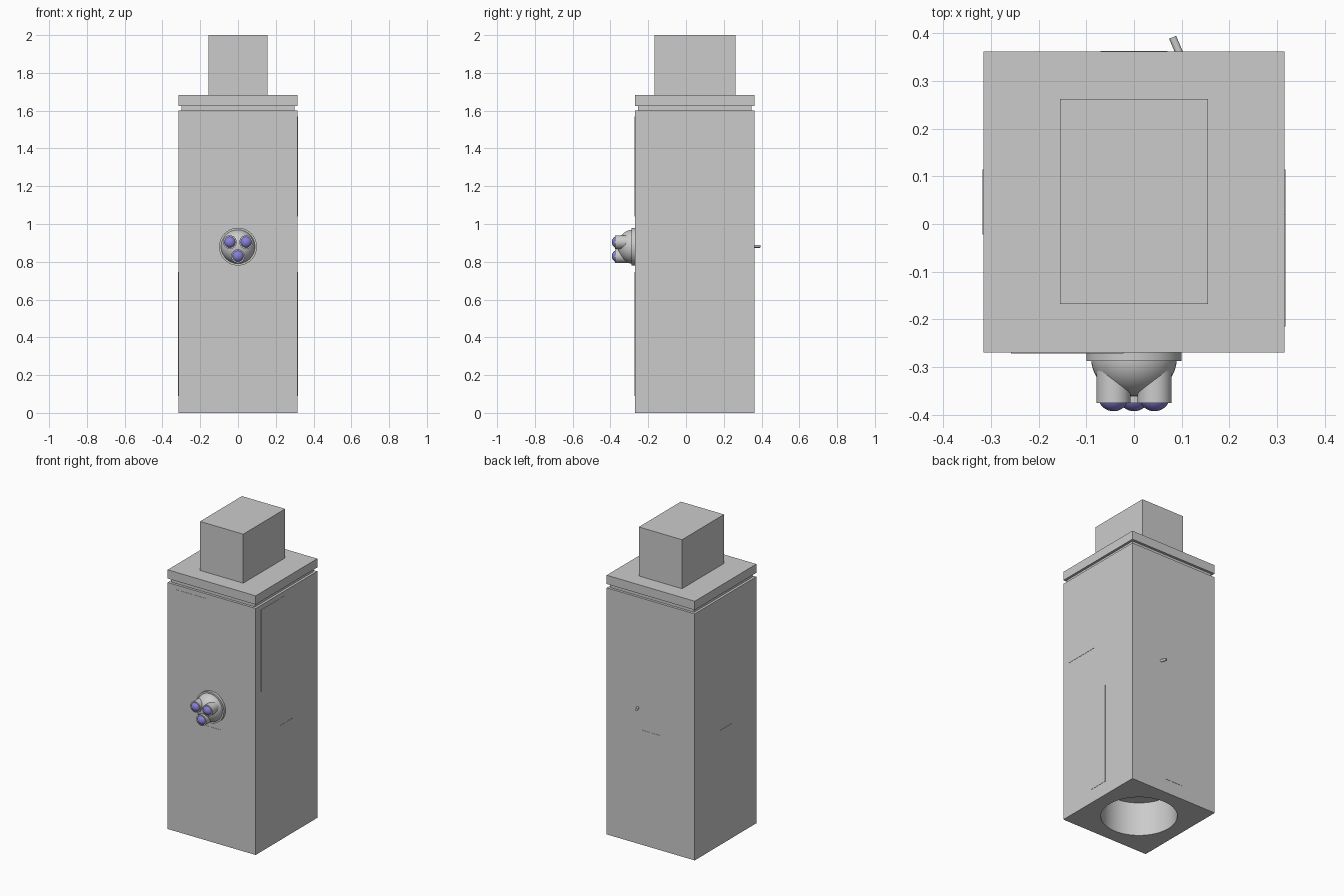
import bpy, math
from mathutils import Vector

if "Cube" in bpy.data.objects:
    bpy.data.objects.remove(bpy.data.objects["Cube"])


def material(name, rgb):
    m = bpy.data.materials.new(name)
    m.diffuse_color = (*rgb, 1)
    m.use_nodes = True
    m.node_tree.nodes["Principled BSDF"].inputs["Base Color"].default_value = m.diffuse_color
    return m


GREY = material("grey", (0.6, 0.6, 0.6))
LENS = material("lens_blue", (0.24, 0.22, 0.69))


def finish(name, mat, smooth=False):
    ob = bpy.context.object
    ob.name = name
    ob.data.materials.append(mat)
    bpy.ops.object.transform_apply(location=False, rotation=True, scale=True)
    if smooth:
        bpy.ops.object.shade_smooth_by_angle(angle=math.radians(35))
    return ob


def box(name, lo, hi, mat=GREY):
    lo, hi = Vector(lo), Vector(hi)
    bpy.ops.mesh.primitive_cube_add(size=1, location=(lo + hi) / 2)
    bpy.context.object.scale = hi - lo
    return finish(name, mat)


def rod(name, a, b, r, mat=GREY, sides=48):
    a, b = Vector(a), Vector(b)
    bpy.ops.mesh.primitive_cylinder_add(vertices=sides, radius=r, depth=(b - a).length, location=(a + b) / 2)
    bpy.context.object.rotation_euler = (b - a).to_track_quat('Z', 'Y').to_euler()
    return finish(name, mat, True)


def ball(name, loc, scale, mat):
    bpy.ops.mesh.primitive_uv_sphere_add(segments=48, ring_count=24, radius=1, location=loc)
    bpy.context.object.scale = scale
    return finish(name, mat, True)


H, CY = 0.316, 0.046          # half width and centre of the tower
FRONT, BACK = CY - H, CY + H

# Tower body with a round socket bored into its base
body = box("body", (-H, FRONT, 0), (H, BACK, 1.6))
cutter = rod("socket_cutter", (0, CY, -0.1), (0, CY, 0.22), 0.225, sides=64)
mod = body.modifiers.new("socket", 'BOOLEAN')
mod.operation, mod.solver, mod.object = 'DIFFERENCE', 'EXACT', cutter
bpy.context.view_layer.objects.active = body
bpy.ops.object.modifier_apply(modifier=mod.name)
bpy.data.objects.remove(cutter)
bpy.ops.object.select_all(action='DESELECT')
body.select_set(True)
bpy.ops.object.shade_smooth_by_angle(angle=math.radians(35))

# Neck, lid and top block
box("neck", (-0.3, CY - 0.3, 1.6), (0.3, CY + 0.3, 1.625))
box("lid", (-H, FRONT, 1.625), (H, BACK, 1.682))
box("top_block", (-0.155, -0.168, 1.682), (0.155, 0.262, 2.0))

# Thin panels on the faces
T = 0.0015
for side, y in (("front", FRONT), ("back", BACK)):
    box(side + "_lower_panel", (-0.07, y - T, 0.09), (0.07, y + T, 0.745))
for side, x in (("left", -H), ("right", H)):
    box(side + "_lower_panel", (x - T, CY - 0.068, 0.09), (x + T, CY + 0.068, 0.745))
box("front_upper_panel", (-0.258, FRONT - T, 1.04), (-0.022, FRONT + T, 1.57))
box("right_upper_panel", (H - T, -0.215, 1.04), (H + T, 0.02, 1.57))

# Front turret: flange, dome and three barrels with lenses
rod("turret_flange", (0, FRONT + 0.01, 0.88), (0, -0.288, 0.88), 0.1)
ball("turret_dome", (0, -0.282, 0.88), (0.09, 0.08, 0.09), GREY)
for i, (x, z) in enumerate(((-0.043, 0.904), (0.043, 0.904), (0, 0.83))):
    rod(f"barrel_{i}", (x, -0.28, z), (x, -0.376, z), 0.036)
    ball(f"lens_{i}", (x, -0.36, z), (0.033, 0.033, 0.033), LENS)

# Small angled peg on the back
rod("back_peg", (0.101, 0.345, 0.882), (0.081, 0.392, 0.882), 0.008, sides=24)
